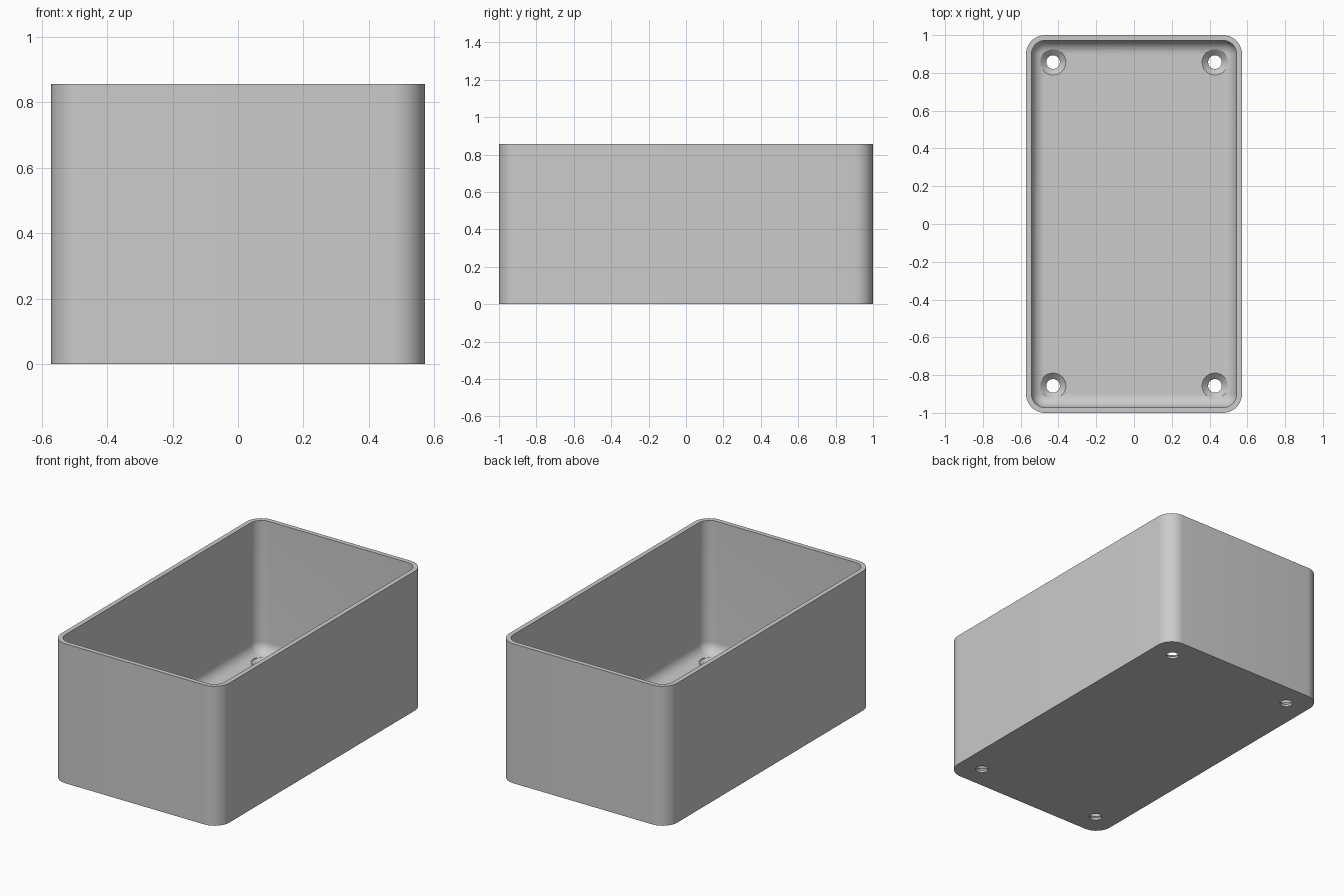
import bpy
import bmesh
from math import cos, sin, pi

if "Cube" in bpy.data.objects:
    bpy.data.objects.remove(bpy.data.objects["Cube"])

HALF_X, HALF_Y, HEIGHT = 0.5714, 1.0, 0.857
WALL, FLOOR = 0.0286, 0.043
CORNER, FILLET = 0.1, 0.07
STEPS = 10

grey = bpy.data.materials.new("plain grey")
grey.use_nodes = True
colour = (0.6, 0.6, 0.6, 1)
grey.diffuse_color = colour
grey.node_tree.nodes["Principled BSDF"].inputs["Base Color"].default_value = colour


def rounded_ring(bm, inset, z):
    """Rounded rectangle loop, inset from the outer wall."""
    radius = CORNER - inset
    cx, cy = HALF_X - CORNER, HALF_Y - CORNER
    ring = []
    for quarter, (sx, sy) in enumerate([(1, 1), (-1, 1), (-1, -1), (1, -1)]):
        for i in range(STEPS + 1):
            a = (quarter + i / STEPS) * pi / 2
            ring.append(bm.verts.new((sx * cx + radius * cos(a),
                                      sy * cy + radius * sin(a), z)))
    return ring


def circle_ring(bm, x, y, radius, z, sides=32):
    return [bm.verts.new((x + radius * cos(2 * pi * i / sides),
                          y + radius * sin(2 * pi * i / sides), z))
            for i in range(sides)]


def loft(bm, rings):
    """Bridge the rings in order and cap both ends."""
    for low, high in zip(rings, rings[1:]):
        for i in range(len(low)):
            j = (i + 1) % len(low)
            bm.faces.new((low[i], low[j], high[j], high[i]))
    bm.faces.new(rings[0][::-1])
    bm.faces.new(rings[-1])


def finish(bm, name):
    bmesh.ops.recalc_face_normals(bm, faces=bm.faces[:])
    mesh = bpy.data.meshes.new(name)
    bm.to_mesh(mesh)
    bm.free()
    mesh.materials.append(grey)
    obj = bpy.data.objects.new(name, mesh)
    bpy.context.collection.objects.link(obj)
    return obj


# Open box: outer wall, rim, inner wall, floor fillet, floor
bm = bmesh.new()
profile = [(0, 0), (0, HEIGHT), (WALL, HEIGHT)]
for i in range(STEPS + 1):
    a = i / STEPS * pi / 2
    profile.append((WALL + FILLET * (1 - cos(a)), FLOOR + FILLET * (1 - sin(a))))
loft(bm, [rounded_ring(bm, inset, z) for inset, z in profile])
box = finish(bm, "open_box")

# Countersunk screw holes near the four corners
bm = bmesh.new()
hole_profile = [(0.036, -0.05), (0.036, 0.013), (0.068, FLOOR), (0.068, 0.1)]
for sx in (-1, 1):
    for sy in (-1, 1):
        loft(bm, [circle_ring(bm, sx * 0.4286, sy * 0.857, r, z)
                  for r, z in hole_profile])
cutter = finish(bm, "screw_hole_cutter")
cutter.hide_render = True

cut = box.modifiers.new("screw holes", "BOOLEAN")
cut.operation = "DIFFERENCE"
cut.solver = "EXACT"
cut.object = cutter

# Bake the cut and drop the cutter
graph = bpy.context.evaluated_depsgraph_get()
result = bpy.data.meshes.new_from_object(box.evaluated_get(graph))
box.modifiers.clear()
box.data = result
bpy.data.objects.remove(cutter)

bpy.ops.object.select_all(action="DESELECT")
box.select_set(True)
bpy.context.view_layer.objects.active = box
bpy.ops.object.shade_smooth_by_angle(angle=pi / 6)
